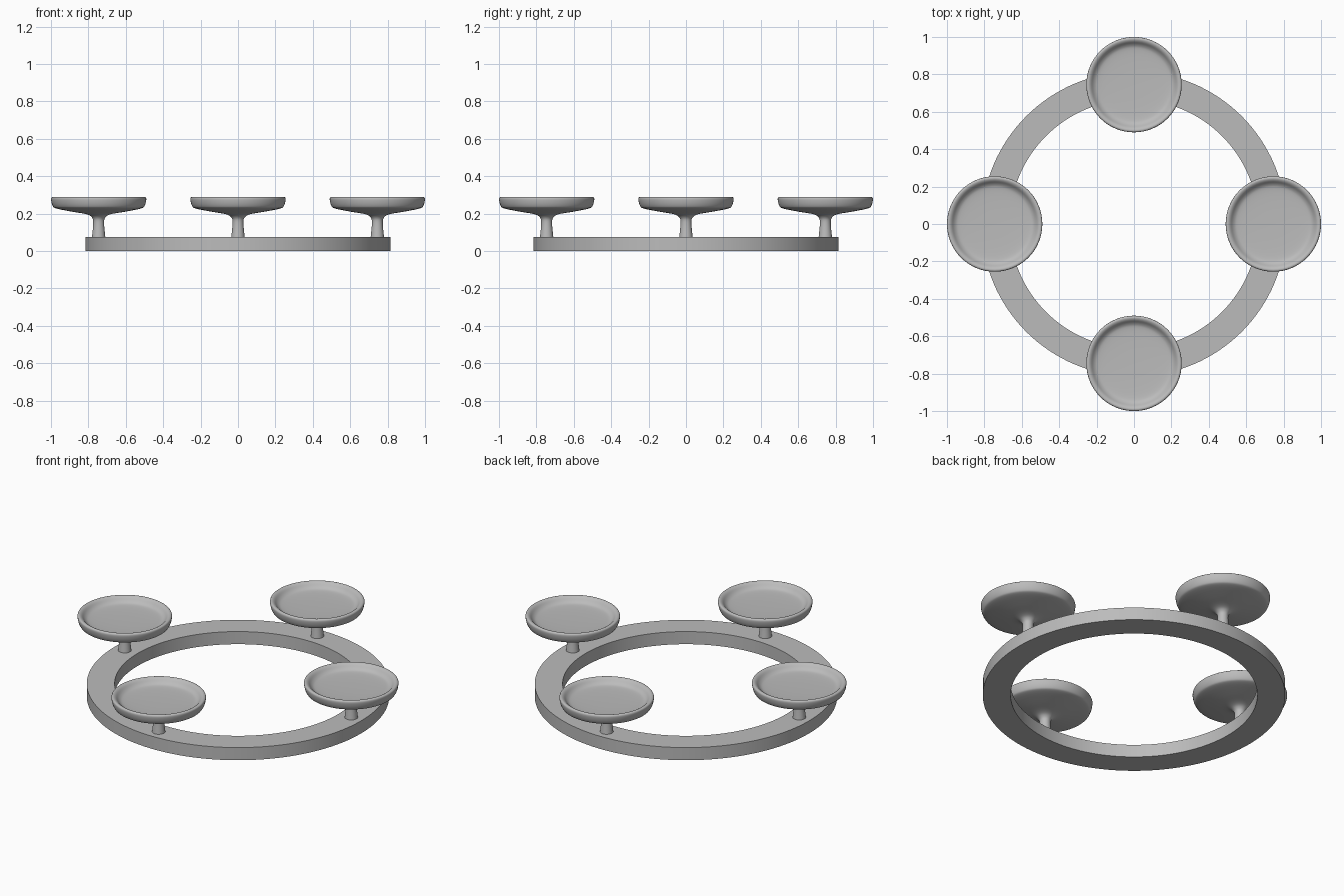
import bpy, bmesh, math
from mathutils import Matrix, Vector

cube = bpy.data.objects.get("Cube")
if cube:
    bpy.data.objects.remove(cube, do_unlink=True)

# One plain grey for everything
grey = bpy.data.materials.new("plain_grey")
grey.use_nodes = True
colour = (0.5, 0.5, 0.5, 1)
grey.diffuse_color = colour
grey.node_tree.nodes["Principled BSDF"].inputs["Base Color"].default_value = colour


def lathe(name, profile, steps, closed=False, location=(0, 0, 0), angle=40):
    """Spin an (r, z) profile around the z axis."""
    bm = bmesh.new()
    verts = [bm.verts.new((r, 0, z)) for r, z in profile]
    edges = [bm.edges.new(pair) for pair in zip(verts, verts[1:])]
    if closed:
        edges.append(bm.edges.new((verts[-1], verts[0])))
    bmesh.ops.spin(bm, geom=verts + edges, axis=(0, 0, 1), cent=(0, 0, 0),
                   angle=math.tau, steps=steps, use_merge=True)
    bmesh.ops.remove_doubles(bm, verts=bm.verts, dist=1e-5)
    bmesh.ops.recalc_face_normals(bm, faces=bm.faces)
    mesh = bpy.data.meshes.new(name)
    bm.to_mesh(mesh)
    bm.free()
    mesh.materials.append(grey)
    obj = bpy.data.objects.new(name, mesh)
    obj.location = location
    bpy.context.collection.objects.link(obj)
    bpy.ops.object.select_all(action='DESELECT')
    obj.select_set(True)
    bpy.context.view_layer.objects.active = obj
    bpy.ops.object.shade_smooth_by_angle(angle=math.radians(angle))
    return obj


def smooth_curve(points, per_span=4):
    """Catmull-Rom interpolation through the profile points."""
    pts = [Vector(p) for p in points]
    pts = [pts[0]] + pts + [pts[-1]]
    out = []
    for a, b, c, d in zip(pts, pts[1:], pts[2:], pts[3:]):
        for i in range(per_span):
            t = i / per_span
            out.append(0.5 * (2 * b + (c - a) * t + (2 * a - 5 * b + 4 * c - d) * t ** 2
                              + (3 * b - a - 3 * c + d) * t ** 3))
    return out + [pts[-1]]


# Flat base ring
lathe("base_ring", [(0.665, 0), (0.815, 0), (0.815, 0.075), (0.665, 0.075)], 128, closed=True)

# Shallow dishes on flared stems
dish = smooth_curve([
    (0.036, 0.07), (0.029, 0.15), (0.036, 0.18), (0.065, 0.197), (0.14, 0.21),
    (0.225, 0.227), (0.246, 0.242), (0.255, 0.278), (0.247, 0.289), (0.232, 0.284),
    (0.212, 0.264), (0.185, 0.255), (0.1, 0.251), (0, 0.25)])
for i, side in enumerate(("left", "back", "right", "front")):
    spot = Matrix.Rotation(i * math.pi / 2, 3, 'Z') @ Vector((0.745, 0, 0))
    lathe(side + "_dish", dish, 64, location=spot, angle=60)
